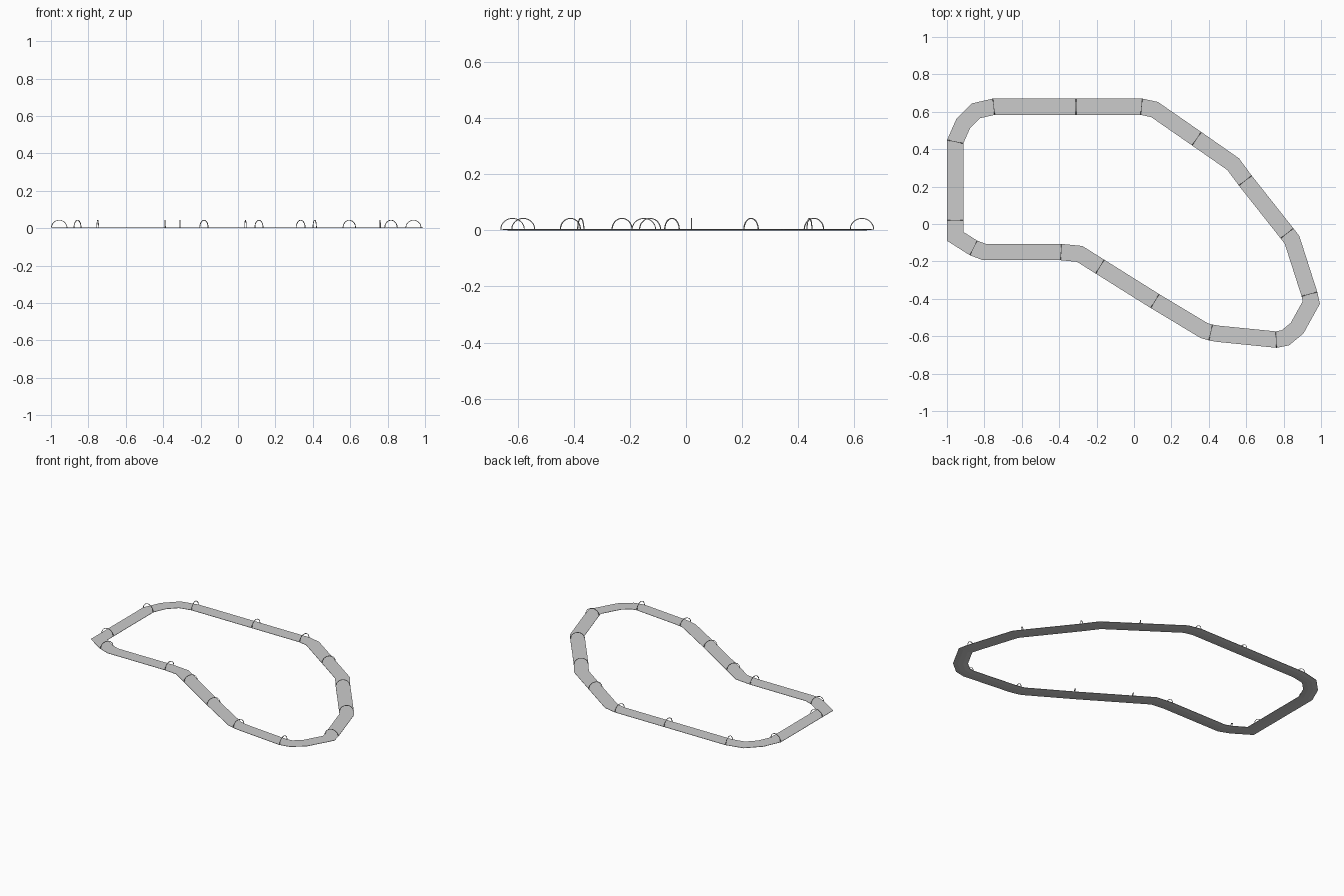
import bpy, bmesh
from math import pi, cos, sin
from mathutils import Vector

if "Cube" in bpy.data.objects:
    bpy.data.objects.remove(bpy.data.objects["Cube"])

# centre line of the circuit: x, y, arch here (1) or plain bend (0)
PATH = [(-.956, .02, 1), (-.956, .44, 1), (-.914, .535, 0), (-.845, .605, 0),
        (-.75, .627, 1), (-.31, .627, 1), (.04, .627, 1), (.11, .612, 0),
        (.335, .456, 1), (.53, .32, 0), (.595, .232, 1), (.818, -.05, 1),
        (.845, -.085, 0), (.938, -.375, 1), (.948, -.42, 0), (.872, -.557, 0),
        (.81, -.608, 0), (.76, -.618, 1), (.45, -.587, 0), (.41, -.58, 1),
        (.375, -.57, 0), (.112, -.412, 1), (-.182, -.228, 1), (-.29, -.16, 0),
        (-.39, -.15, 1), (-.8, -.15, 0), (-.858, -.128, 1), (-.956, -.066, 0)]
HALF = .0435
N = len(PATH)


def frame(i):
    """Point and mitred side vector at a path station."""
    a, p, b = (Vector(PATH[k % N][:2]) for k in (i - 1, i, i + 1))
    d0, d1 = (p - a).normalized(), (b - p).normalized()
    t = (d0 + d1).normalized()
    side = Vector((-t.y, t.x)) / t.dot(d1)
    return p, side


def sweep(name, rings, closed):
    """Skin a list of equal closed cross-sections."""
    bm = bmesh.new()
    vs = [[bm.verts.new(c) for c in r] for r in rings]
    m = len(rings[0])
    for i in range(len(vs) if closed else len(vs) - 1):
        r, s = vs[i], vs[(i + 1) % len(vs)]
        for j in range(m):
            k = (j + 1) % m
            bm.faces.new((r[j], r[k], s[k], s[j]))
    if not closed:
        bm.faces.new(vs[0])
        bm.faces.new(vs[-1])
    bmesh.ops.recalc_face_normals(bm, faces=bm.faces)
    me = bpy.data.meshes.new(name)
    bm.to_mesh(me)
    bm.free()
    ob = bpy.data.objects.new(name, me)
    bpy.context.collection.objects.link(ob)


# road: thin slab with a chamfered underside
profile = [(-HALF, .005), (HALF, .005), (HALF, .003), (.015, 0), (-.015, 0), (-HALF, .003)]
rings = []
for i in range(N):
    p, s = frame(i)
    rings.append([(p.x + s.x * u, p.y + s.y * u, z) for u, z in profile])
sweep("road", rings, True)

# thin half-round arches spanning the road
W, STEPS = .0016, 20
for i in range(N):
    if not PATH[i][2]:
        continue
    p, s = frame(i)
    s.normalize()
    t = Vector((s.y, -s.x))
    rings = []
    for k in range(STEPS + 1):
        a = pi * k / STEPS
        ring = []
        for dr, dt in ((0, -W), (0, W), (-.003, W), (-.003, -W)):
            q = p + s * cos(a) * (HALF + dr) + t * dt
            ring.append((q.x, q.y, .003 + sin(a) * (.041 + dr)))
        rings.append(ring)
    sweep("arch", rings, False)
